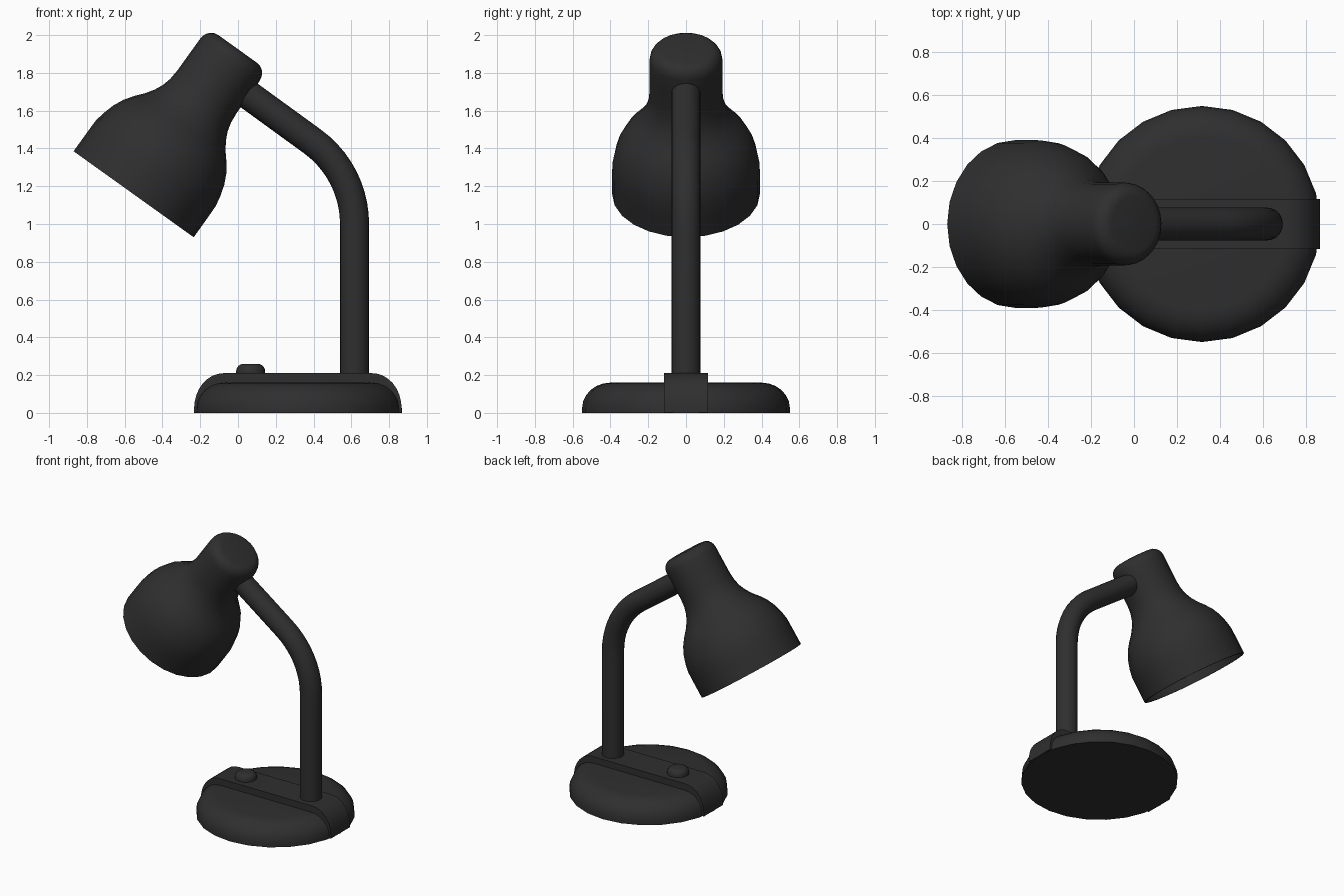
import bpy, bmesh, math
from mathutils import Vector, Matrix

if "Cube" in bpy.data.objects:
    bpy.data.objects.remove(bpy.data.objects["Cube"])

black = bpy.data.materials.new("black_plastic")
black.diffuse_color = (0.028, 0.028, 0.028, 1)
black.use_nodes = True
black.node_tree.nodes["Principled BSDF"].inputs["Base Color"].default_value = black.diffuse_color


def finish(bm, name, matrix=Matrix(), angle=40):
    bmesh.ops.remove_doubles(bm, verts=bm.verts, dist=1e-5)
    bmesh.ops.recalc_face_normals(bm, faces=bm.faces)
    me = bpy.data.meshes.new(name)
    bm.to_mesh(me)
    bm.free()
    ob = bpy.data.objects.new(name, me)
    bpy.context.collection.objects.link(ob)
    ob.matrix_world = matrix
    me.materials.append(black)
    bpy.ops.object.select_all(action='DESELECT')
    ob.select_set(True)
    bpy.context.view_layer.objects.active = ob
    bpy.ops.object.shade_smooth_by_angle(angle=math.radians(angle))
    return ob


def lathe(name, profile, matrix, steps=24):
    """Revolve (radius, height) points around local z."""
    bm = bmesh.new()
    vs = [bm.verts.new((r, 0, z)) for r, z in profile]
    es = [bm.edges.new(p) for p in zip(vs, vs[1:])]
    bmesh.ops.spin(bm, geom=vs + es, cent=(0, 0, 0), axis=(0, 0, 1),
                   angle=2 * math.pi, steps=steps, use_merge=True)
    return finish(bm, name, matrix)


def quarter(r, z0, z1, inset, n=6):
    """Rounded shoulder from (r, z0) to (r - inset, z1)."""
    return [(r - inset + inset * math.cos(a), z0 + (z1 - z0) * math.sin(a))
            for a in (math.pi / 2 * i / n for i in range(n + 1))]


# Round base with soft shoulder
BX = 0.317
lathe("base", [(0, 0), (0.55, 0)] + quarter(0.55, 0.025, 0.16, 0.15) + [(0, 0.16)],
      Matrix.Translation((BX, 0, 0)))

# Raised strip across the base, rounded at both ends
right = [(0.549, 0.002)] + quarter(0.549, 0.025, 0.21, 0.155, 8)
outline = right + [(-x, z) for x, z in reversed(right)]
bm = bmesh.new()
face = bm.faces.new([bm.verts.new((BX + x, -0.116, z)) for x, z in outline])
ext = bmesh.ops.extrude_face_region(bm, geom=[face], use_keep_orig=True)
bmesh.ops.translate(bm, vec=(0, 0.232, 0),
                    verts=[v for v in ext["geom"] if isinstance(v, bmesh.types.BMVert)])
finish(bm, "base_strip")

# Push button
lathe("switch_button", [(0, 0.19), (0.077, 0.19)] + quarter(0.077, 0.22, 0.26, 0.04, 4) + [(0, 0.26)],
      Matrix.Translation((0.067, 0, 0)), 20)

# Arm: straight post, bend, then straight up to the head
R, turn = 0.54, math.radians(54)
path = [Vector((0.617, 0, 0.19))]
tilt = [0.0]
for i in range(11):
    a = turn * i / 10
    path.append(Vector((0.617 - R + R * math.cos(a), 0, 1.0 + R * math.sin(a))))
    tilt.append(a)
path.append(path[-1] + 0.43 * Vector((-math.sin(turn), 0, math.cos(turn))))
tilt.append(turn)
bm = bmesh.new()
rings = []
for p, a in zip(path, tilt):
    rings.append([bm.verts.new(p + Matrix.Rotation(-a, 3, 'Y') @
                  Vector((0.077 * math.cos(t), 0.077 * math.sin(t), 0)))
                  for t in (2 * math.pi * k / 20 for k in range(20))])
for a, b in zip(rings, rings[1:]):
    for k in range(20):
        bm.faces.new((a[k], a[k - 1], b[k - 1], b[k]))
bm.faces.new(rings[0])
bm.faces.new(rings[-1])
finish(bm, "arm")

# Bell-shaped lamp head: outer skin, cap and hollow inside
outer = [(0.391, 0), (0.391, 0.12), (0.39, 0.2), (0.38, 0.255), (0.361, 0.32),
         (0.335, 0.375), (0.3, 0.425), (0.262, 0.47), (0.232, 0.515),
         (0.211, 0.56), (0.198, 0.61), (0.193, 0.67), (0.193, 0.8)]
cap = quarter(0.193, 0.875, 0.946, 0.065, 5) + [(0, 0.946)]
inner = [(0, 0.78)] + [(r - 0.015, z) for r, z in reversed(outer[:-1])]
inner.insert(1, (0.178, 0.78))
head_mat = Matrix.Translation((-0.5525, 0, 1.1575)) @ Matrix.Rotation(math.radians(35.6), 4, 'Y')
lathe("lamp_head", inner + outer + cap, head_mat)
